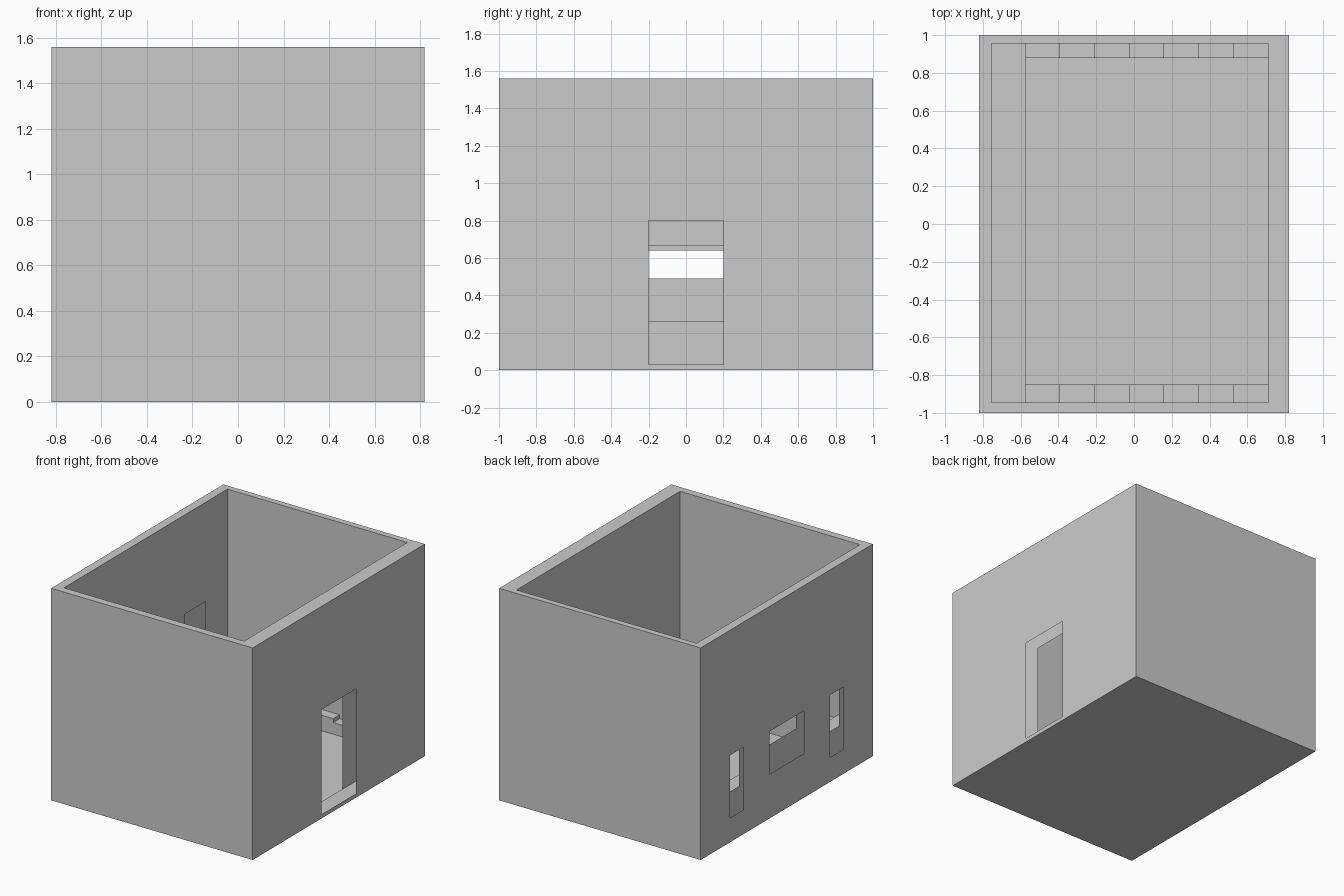
import bpy, bmesh

if "Cube" in bpy.data.objects:
    bpy.data.objects.remove(bpy.data.objects["Cube"])

X0, X1, Y, H = -0.82, 0.82, 1.0, 1.56            # outer shell
IX0, IX1, IY0, IY1 = -0.755, 0.71, -0.945, 0.955  # inner room
FLOOR, LANDING, LX = 0.03, 0.26, -0.575


def make(name, polys):
    """Mesh object from a list of polygons, welded."""
    bm = bmesh.new()
    for p in polys:
        bm.faces.new([bm.verts.new(c) for c in p])
    bmesh.ops.remove_doubles(bm, verts=bm.verts, dist=1e-5)
    bmesh.ops.recalc_face_normals(bm, faces=bm.faces)
    me = bpy.data.meshes.new(name)
    bm.to_mesh(me)
    bm.free()
    ob = bpy.data.objects.new(name, me)
    bpy.context.collection.objects.link(ob)
    return ob


def rect_z(x0, x1, y0, y1, z):
    return [(x0, y0, z), (x1, y0, z), (x1, y1, z), (x0, y1, z)]


def rect_y(x0, x1, y, z0, z1):
    return [(x0, y, z0), (x1, y, z0), (x1, y, z1), (x0, y, z1)]


def panel_x(x, y0, y1, z0, z1, holes):
    """Thin wall at constant x, pierced by (y0, y1, z0, z1) holes."""
    ys = sorted({y0, y1, *[v for h in holes for v in h[:2]]})
    zs = sorted({z0, z1, *[v for h in holes for v in h[2:]]})
    out = []
    for a, b in zip(ys, ys[1:]):
        for c, d in zip(zs, zs[1:]):
            m, n = (a + b) / 2, (c + d) / 2
            if not any(h[0] < m < h[1] and h[2] < n < h[3] for h in holes):
                out.append([(x, a, c), (x, b, c), (x, b, d), (x, a, d)])
    return out


door = [(-0.2, 0.2, FLOOR, 0.8)]
outer_win = [(-0.66, -0.5, 0.18, 0.64), (-0.2, 0.2, 0.325, 0.64), (0.5, 0.66, 0.18, 0.64)]
inner_win = [(-0.70, -0.46, 0.32, 0.83), (-0.2, 0.2, 0.49, 0.665), (0.46, 0.70, 0.32, 0.83)]

# Outer walls and underside
make("outer_walls",
     panel_x(X0, -Y, Y, 0, H, outer_win) + panel_x(X1, -Y, Y, 0, H, door)
     + [rect_y(X0, X1, -Y, 0, H), rect_y(X0, X1, Y, 0, H), rect_z(X0, X1, -Y, Y, 0)])

# Inner walls and floor (the walls are hollow)
make("inner_walls",
     panel_x(IX0, IY0, IY1, FLOOR, H, inner_win) + panel_x(IX1, IY0, IY1, FLOOR, H, door)
     + [rect_y(IX0, IX1, IY0, FLOOR, H), rect_y(IX0, IX1, IY1, FLOOR, H),
        rect_z(IX0, IX1, IY0, IY1, FLOOR)])

# Rim joining both shells along the open top
o, i = rect_z(X0, X1, -Y, Y, H), rect_z(IX0, IX1, IY0, IY1, H)
make("wall_rim", [[o[k], o[(k + 1) % 4], i[(k + 1) % 4], i[k]] for k in range(4)])

# Raised landing below the windows
make("landing", [rect_z(IX0, LX, IY0, IY1, LANDING)]
     + panel_x(LX, IY0, IY1, FLOOR, LANDING, []))


# Narrow stairs along both side walls, rising to the landing
def stairs(name, wall_y, edge_y, n=7):
    w, r = (IX1 - LX) / n, (LANDING - FLOOR) / (n + 1)
    polys = []
    for k in range(n):
        a, b, z = IX1 - k * w, IX1 - (k + 1) * w, FLOOR + (k + 1) * r
        polys.append(rect_z(b, a, min(wall_y, edge_y), max(wall_y, edge_y), z))
        polys.append(rect_y(b, a, edge_y, FLOOR, z))
        polys += panel_x(a, min(wall_y, edge_y), max(wall_y, edge_y), z - r, z, [])
    make(name, polys)


stairs("back_stairs", IY1, 0.88)
stairs("front_stairs", IY0, -0.85)
